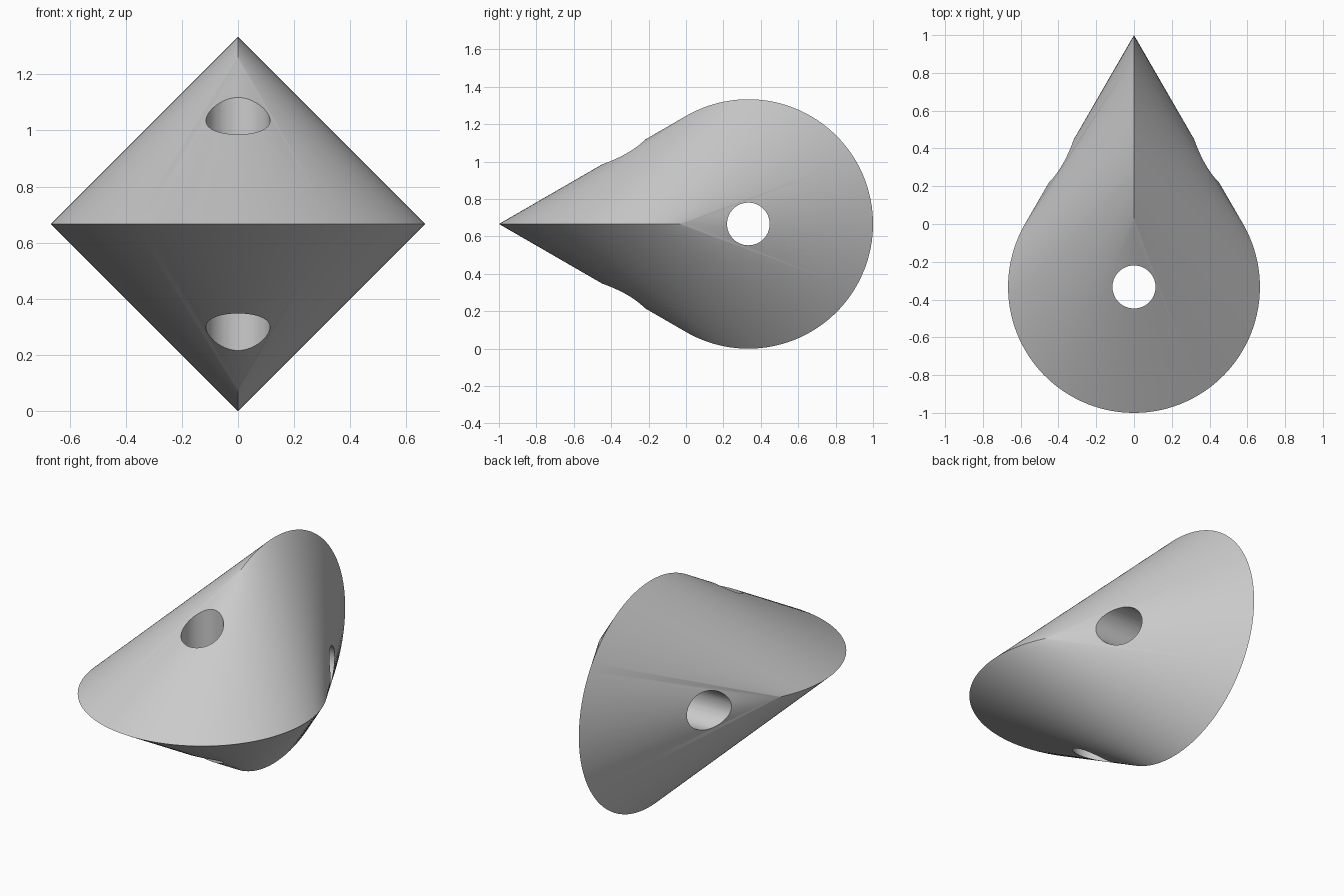
import bpy
import bmesh
from math import sin, cos, sqrt, pi, radians
from mathutils import Matrix

R = 2 / 3          # radius of both rim circles
STEPS = 120        # rulings per strip
HOLE = 0.114       # radius of the drilled holes

if "Cube" in bpy.data.objects:
    bpy.data.objects.remove(bpy.data.objects["Cube"])

grey = bpy.data.materials.new("plain grey")
grey.use_nodes = True
colour = (0.6, 0.6, 0.6, 1)
grey.diffuse_color = colour
grey.node_tree.nodes["Principled BSDF"].inputs["Base Color"].default_value = colour


def add_object(name, bm):
    mesh = bpy.data.meshes.new(name)
    bm.to_mesh(mesh)
    bm.free()
    mesh.materials.append(grey)
    obj = bpy.data.objects.new(name, mesh)
    bpy.context.collection.objects.link(obj)
    return obj


# Body: straight rulings joining a flat circle to an upright one (an oloid)
bm = bmesh.new()
for side in (1, -1):
    previous = None
    for i in range(STEPS + 1):
        t = 2 * pi / 3 * sin(pi * (i / STEPS - 0.5))
        c = cos(t)
        flat = (R * sin(t), R * (-0.5 - c), R)
        upright = (0, R * (0.5 - c / (1 + c)),
                   R + side * R * sqrt(max(0, 1 + 2 * c)) / (1 + c))
        ruling = [bm.verts.new(flat), bm.verts.new(upright)]
        if previous:
            bm.faces.new(previous + ruling[::-1])
        previous = ruling
bmesh.ops.remove_doubles(bm, verts=bm.verts, dist=1e-5)
bmesh.ops.recalc_face_normals(bm, faces=bm.faces)
body = add_object("drilled_oloid", bm)


# Holes: one through each circle's centre, square to its plane
def drill(name, centre, rotation):
    bm = bmesh.new()
    bmesh.ops.create_cone(bm, cap_ends=True, segments=64, radius1=HOLE,
                          radius2=HOLE, depth=2,
                          matrix=Matrix.Translation(centre) @ rotation)
    cutter = add_object(name, bm)
    cutter.hide_render = True
    mod = body.modifiers.new(name, 'BOOLEAN')
    mod.operation = 'DIFFERENCE'
    mod.solver = 'EXACT'
    mod.object = cutter
    bpy.ops.object.modifier_apply(modifier=name)
    bpy.data.objects.remove(cutter)


bpy.ops.object.select_all(action='DESELECT')
bpy.context.view_layer.objects.active = body
body.select_set(True)
drill("upright_hole", (0, -R / 2, R), Matrix.Identity(4))
drill("cross_hole", (0, R / 2, R), Matrix.Rotation(pi / 2, 4, 'Y'))

bpy.ops.object.shade_smooth_by_angle(angle=radians(30))
